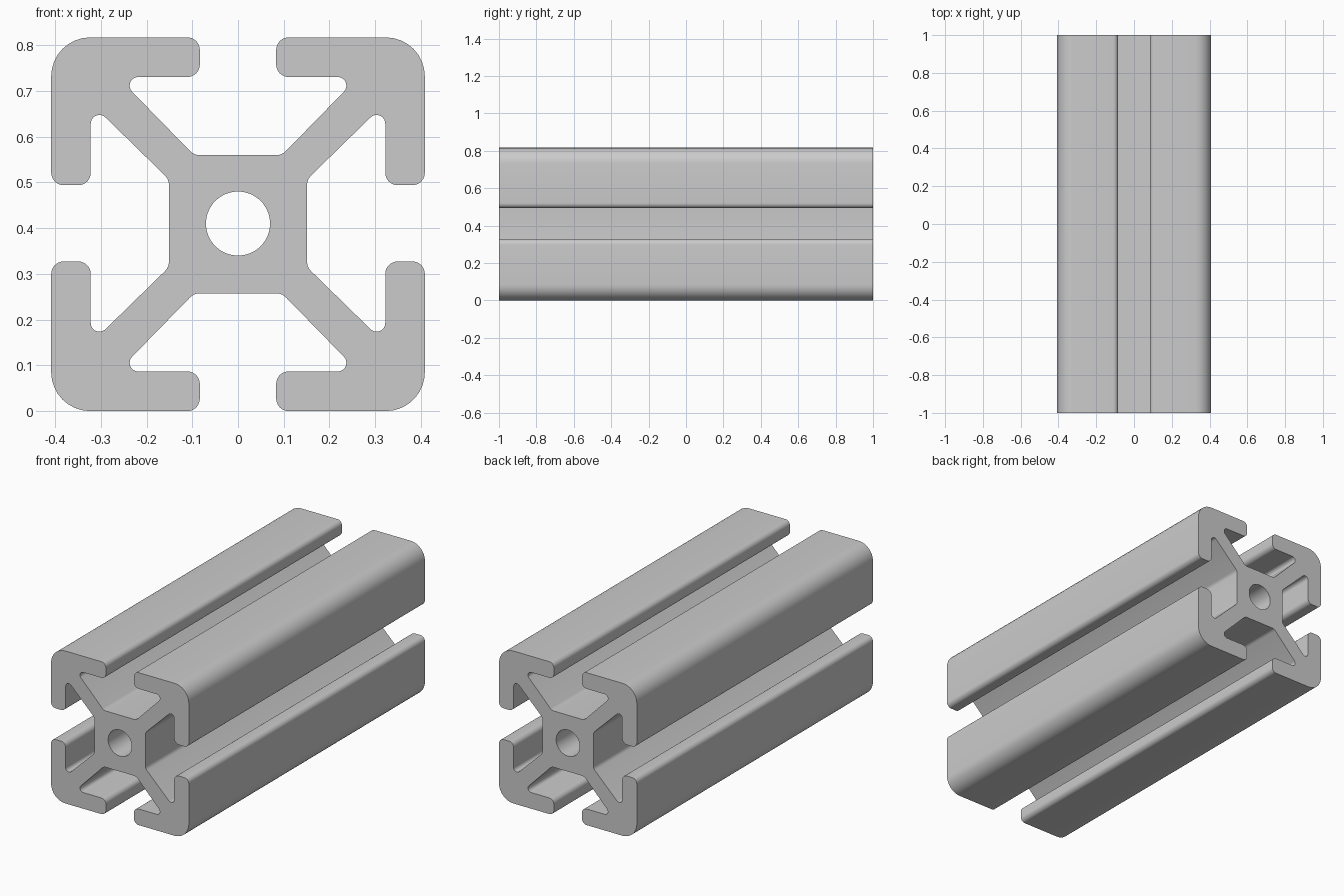
import bpy, bmesh
from math import pi, cos, sin, tan, acos, ceil
from mathutils import Vector, Matrix

if "Cube" in bpy.data.objects:
    bpy.data.objects.remove(bpy.data.objects["Cube"])

HALF, MID, LENGTH = 0.4085, 0.4085, 2.0


def fillet(a, p, b, r):
    """Arc of radius r replacing the corner p between a and b."""
    u, v = (a - p).normalized(), (b - p).normalized()
    ang = acos(max(-1, min(1, u.dot(v))))
    c = p + (u + v).normalized() * (r / sin(ang / 2))
    s, e = p + u * (r / tan(ang / 2)) - c, p + v * (r / tan(ang / 2)) - c
    n = max(3, ceil((pi - ang) / (pi / 16)))
    turn = s.angle_signed(e)
    return [c + Matrix.Rotation(-turn * i / n, 2) @ s for i in range(n + 1)]


# One T-slot: x, y, corner radius (right half, mirrored below)
slot = [(0.0835, HALF, 0.027), (0.0835, 0.322, 0.027),
        (0.263, 0.322, 0.019), (0.096, 0.151, 0.03)]
side = slot + [(-x, y, r) for x, y, r in reversed(slot)] + [(-HALF, HALF, 0.085)]

# Repeat the slot around four sides
corners = []
for k in range(4):
    rot = Matrix.Rotation(k * pi / 2, 2)
    for i, (x, y, r) in enumerate(side):
        p = rot @ Vector((x, y))
        if k % 2 and i < 8:
            p.y += 0.002          # side slots sit slightly high
        corners.append((p, r))
outline = []
for i, (p, r) in enumerate(corners):
    outline += fillet(corners[i - 1][0], p, corners[(i + 1) % len(corners)][0], r)

# Centre bore
bore = [Vector((0.07 * cos(2 * pi * i / 64), 0.0015 + 0.07 * sin(2 * pi * i / 64)))
        for i in range(64)]

# Filled profile extruded along y
curve = bpy.data.curves.new("slotted_rail", 'CURVE')
curve.dimensions, curve.fill_mode, curve.extrude = '2D', 'BOTH', LENGTH / 2
for loop in (outline, bore):
    spline = curve.splines.new('POLY')
    spline.points.add(len(loop) - 1)
    for pt, co in zip(spline.points, loop):
        pt.co = (co.x, co.y, 0, 1)
    spline.use_cyclic_u = True
rail = bpy.data.objects.new("slotted_rail", curve)
bpy.context.collection.objects.link(rail)
bpy.context.view_layer.objects.active = rail
rail.select_set(True)
bpy.ops.object.convert(target='MESH')
rail = bpy.context.object

# Stand it up, weld caps to walls
bm = bmesh.new()
bm.from_mesh(rail.data)
bm.transform(Matrix.Translation((0, 0, MID)) @ Matrix.Rotation(pi / 2, 4, 'X'))
bmesh.ops.remove_doubles(bm, verts=bm.verts, dist=1e-5)
bmesh.ops.recalc_face_normals(bm, faces=bm.faces)
bm.to_mesh(rail.data)
bm.free()
bpy.ops.object.shade_smooth_by_angle(angle=pi / 6)
